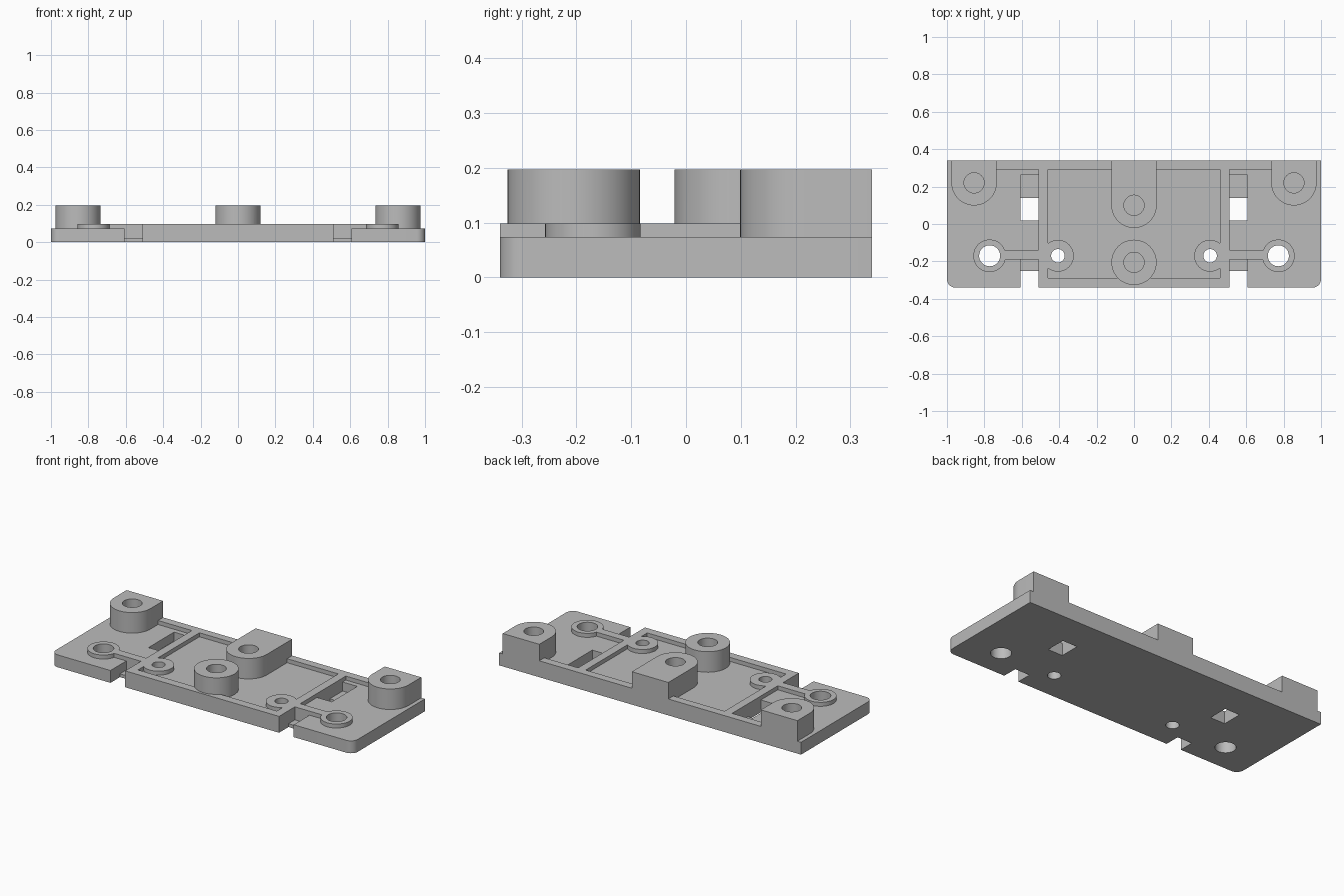
import bpy, bmesh, math

if "Cube" in bpy.data.objects:
    bpy.data.objects.remove(bpy.data.objects["Cube"])

grey = bpy.data.materials.new("plain grey")
grey.diffuse_color = (0.5, 0.5, 0.5, 1)
grey.use_nodes = True
grey.node_tree.nodes["Principled BSDF"].inputs["Base Color"].default_value = grey.diffuse_color

TOP, RIM, BOSS = 0.074, 0.098, 0.197   # heights of plate, rim and bosses
EDGE = 0.34                            # half depth of the plate


def prism(name, pts, z0, z1):
    """Extrude a closed outline from z0 to z1."""
    bm = bmesh.new()
    face = bm.faces.new([bm.verts.new((x, y, z0)) for x, y in pts])
    up = bmesh.ops.extrude_face_region(bm, geom=[face])["geom"]
    bmesh.ops.translate(bm, vec=(0, 0, z1 - z0),
                        verts=[v for v in up if isinstance(v, bmesh.types.BMVert)])
    bmesh.ops.recalc_face_normals(bm, faces=bm.faces)
    mesh = bpy.data.meshes.new(name)
    bm.to_mesh(mesh)
    bm.free()
    mesh.materials.append(grey)
    ob = bpy.data.objects.new(name, mesh)
    bpy.context.collection.objects.link(ob)
    return ob


def arc(x, y, r, a0, a1, n):
    return [(x + r * math.cos(math.radians(a0 + (a1 - a0) * i / n)),
             y + r * math.sin(math.radians(a0 + (a1 - a0) * i / n))) for i in range(n + 1)]


def box(name, x0, x1, y0, y1, z0, z1):
    return prism(name, [(x0, y0), (x1, y0), (x1, y1), (x0, y1)], z0, z1)


def disc(name, x, y, r, z0, z1):
    return prism(name, arc(x, y, r, 0, 360, 48)[:-1], z0, z1)


def u_boss(name, x, y, r, z0):
    """Boss with a round front and a square back on the rear edge."""
    return prism(name, arc(x, y, r, 180, 360, 32) + [(x + r, EDGE), (x - r, EDGE)], z0, BOSS)


def combine(target, tool, operation):
    mod = target.modifiers.new(operation.lower(), 'BOOLEAN')
    mod.operation, mod.solver, mod.object = operation, 'EXACT', tool
    bpy.context.view_layer.objects.active = target
    bpy.ops.object.modifier_apply(modifier=mod.name)
    bpy.data.objects.remove(tool)


# plate with rounded front corners
R = 0.045
plate = prism("mounting_plate",
              arc(-1 + R, -EDGE + R, R, 180, 270, 8) + arc(1 - R, -EDGE + R, R, 270, 360, 8)
              + [(1, EDGE), (-1, EDGE)], 0, TOP)

# raised tray with a shallow pocket
tray = box("tray", -0.51, 0.51, -EDGE, EDGE, 0.03, RIM)
combine(tray, box("pocket", -0.46, 0.46, -0.29, 0.292, TOP, 0.3), 'DIFFERENCE')
combine(plate, tray, 'UNION')
combine(plate, box("rear_rim", -0.8, 0.8, 0.292, EDGE, 0.04, RIM), 'UNION')

# slots beside the tray, each with a low ledge
for s in (-1, 1):
    x0, x1 = sorted((s * 0.51, s * 0.607))
    for y0, y1, z in ((-0.5, -0.25, -0.1), (-0.26, -0.19, 0.02),
                      (0.02, 0.14, -0.1), (0.13, 0.262, 0.02)):
        combine(plate, box("slot", x0, x1, y0, y1, z, 0.3), 'DIFFERENCE')

# screw rings joined to the tray by a bridge
for s in (-1, 1):
    x0, x1 = sorted((s * 0.5, s * 0.75))
    combine(plate, box("bridge", x0, x1, -0.19, -0.14, 0.05, RIM), 'UNION')
    combine(plate, disc("outer_ring", s * 0.772, -0.17, 0.087, 0.05, RIM), 'UNION')
    combine(plate, disc("inner_ring", s * 0.407, -0.17, 0.085, 0.05, RIM), 'UNION')

# tall bosses
combine(plate, disc("front_post", 0, -0.205, 0.121, 0.05, BOSS), 'UNION')
combine(plate, u_boss("rear_boss", 0, 0.1, 0.121, 0.05), 'UNION')
for s in (-1, 1):
    combine(plate, u_boss("corner_boss", s * 0.855, 0.22, 0.121, 0.05), 'UNION')

# through holes in the rings, blind holes in the bosses
holes = [(0, -0.205, 0.054, TOP), (0, 0.1, 0.054, TOP)]
for s in (-1, 1):
    holes += [(s * 0.772, -0.17, 0.056, -0.1), (s * 0.407, -0.17, 0.036, -0.1),
              (s * 0.855, 0.22, 0.054, TOP)]
for x, y, r, z in holes:
    combine(plate, disc("hole", x, y, r, z, 0.4), 'DIFFERENCE')

plate.select_set(True)
bpy.context.view_layer.objects.active = plate
bpy.ops.object.shade_smooth_by_angle(angle=math.radians(30))
